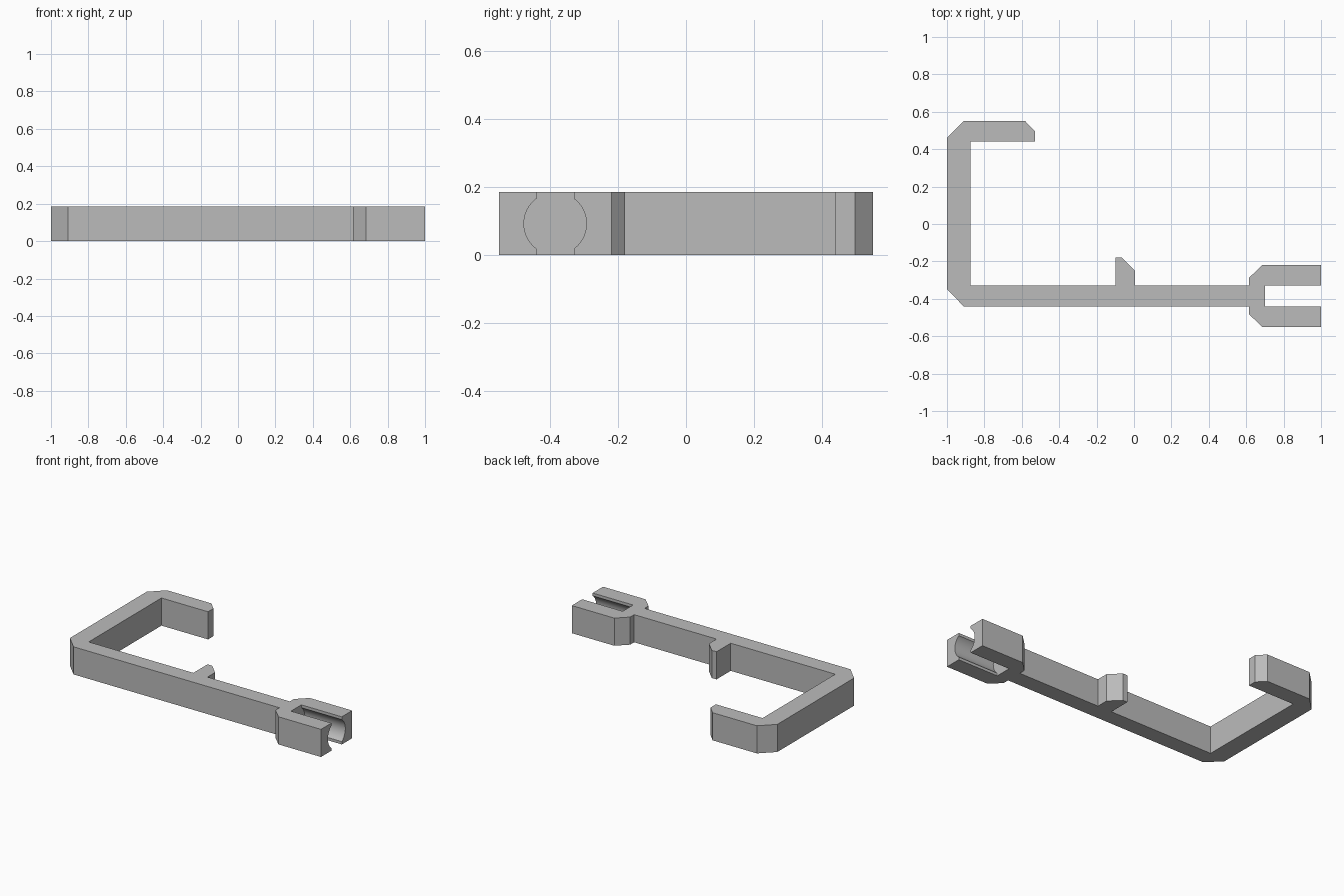
import bpy
import bmesh
import math
from mathutils import Matrix

cube = bpy.data.objects.get("Cube")
if cube:
    bpy.data.objects.remove(cube, do_unlink=True)

HEIGHT = 0.185
AXIS_Y = -0.385     # centre line of the arm and fork
SLOT_X = 0.70       # closed end of the fork slot
SLOT_HALF = 0.055
BORE_RADIUS = 0.0925

grey = bpy.data.materials.new("plain_grey")
grey.use_nodes = True
colour = (0.5, 0.5, 0.5, 1)
grey.diffuse_color = colour
grey.node_tree.nodes["Principled BSDF"].inputs["Base Color"].default_value = colour


def add_object(name, bm):
    bmesh.ops.recalc_face_normals(bm, faces=bm.faces)
    mesh = bpy.data.meshes.new(name)
    bm.to_mesh(mesh)
    bm.free()
    mesh.materials.append(grey)
    obj = bpy.data.objects.new(name, mesh)
    bpy.context.collection.objects.link(obj)
    return obj


# Fork prong on the +y side, mirrored across the arm axis (offsets from it)
prong = [(SLOT_X, SLOT_HALF), (1, SLOT_HALF), (1, 0.165),
         (0.685, 0.165), (0.615, 0.097), (0.615, SLOT_HALF)]
back_prong = [(x, AXIS_Y + d) for x, d in prong]
front_prong = [(x, AXIS_Y - d) for x, d in reversed(prong)]

# Small stop peg on the arm, then the hooked end with cut corners
peg = [(0.005, -0.33), (0.005, -0.25), (-0.065, -0.18),
       (-0.10, -0.18), (-0.10, -0.33)]
hook = [(-0.875, -0.33), (-0.875, 0.44), (-0.53, 0.44), (-0.53, 0.497),
        (-0.582, 0.55), (-0.91, 0.55), (-1, 0.462), (-1, -0.35),
        (-0.91, -0.44)]

# Whole outline extruded upwards
bm = bmesh.new()
outline = front_prong + back_prong + peg + hook
base = bm.faces.new([bm.verts.new((x, y, 0)) for x, y in outline])
grown = bmesh.ops.extrude_face_region(bm, geom=[base])
top_verts = [g for g in grown["geom"] if isinstance(g, bmesh.types.BMVert)]
bmesh.ops.translate(bm, verts=top_verts, vec=(0, 0, HEIGHT))
body = add_object("hooked_arm_with_fork", bm)

# Round bore along the fork
bm = bmesh.new()
end_x = 1.1
place = Matrix.Translation(((SLOT_X + end_x) / 2, AXIS_Y, HEIGHT / 2))
bmesh.ops.create_cone(
    bm, cap_ends=True, segments=64, radius1=BORE_RADIUS - 0.0005,
    radius2=BORE_RADIUS - 0.0005, depth=end_x - SLOT_X,
    matrix=place @ Matrix.Rotation(math.pi / 2, 4, "Y"))
cutter = add_object("bore_cutter", bm)
cutter.hide_render = True

cut = body.modifiers.new("bore", "BOOLEAN")
cut.operation = "DIFFERENCE"
cut.solver = "EXACT"
cut.object = cutter

bpy.ops.object.select_all(action="DESELECT")
body.select_set(True)
bpy.context.view_layer.objects.active = body
bpy.ops.object.modifier_apply(modifier=cut.name)
bpy.data.objects.remove(cutter, do_unlink=True)
bpy.ops.object.shade_smooth_by_angle(angle=math.radians(30))
